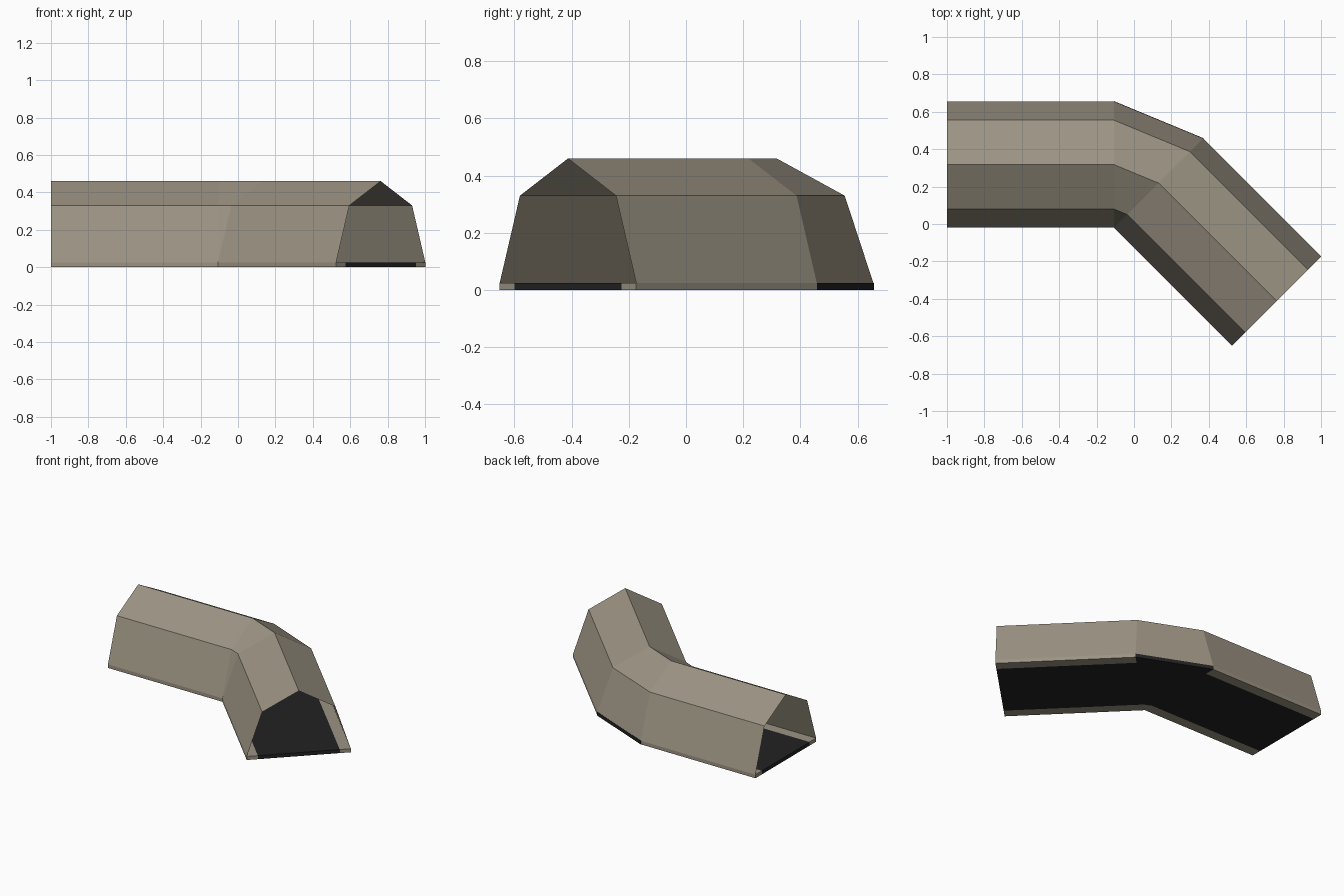
import bpy, bmesh, math
from mathutils import Vector

if "Cube" in bpy.data.objects:
    bpy.data.objects.remove(bpy.data.objects["Cube"])

# Layout: straight run, 45 degree wedge bend about an inner pivot, straight run
PX, PY = -0.107, -0.02
RUN, WIDTH, LIP, BASE = 0.893, 0.675, 0.072, 0.025
S = math.sqrt(0.5)
# stations: origin of the section on the inner side, and its outward direction
STATIONS = [
    (Vector((PX - RUN, PY, 0)), Vector((0, 1, 0))),
    (Vector((PX, PY, 0)), Vector((0, 1, 0))),
    (Vector((PX, PY, 0)), Vector((S, S, 0))),
    (Vector((PX + RUN * S, PY - RUN * S, 0)), Vector((S, S, 0))),
]


def material(name, rgb):
    m = bpy.data.materials.new(name)
    m.diffuse_color = (*rgb, 1)
    m.use_nodes = True
    m.node_tree.nodes["Principled BSDF"].inputs["Base Color"].default_value = m.diffuse_color
    return m


stone = material("warm grey", (0.33, 0.292, 0.228))
black = material("near black", (0.016, 0.016, 0.016))


def sweep(name, mat, profile, stations, closed):
    """Loft a (radius, height) profile through the stations."""
    bm = bmesh.new()
    rings = [[bm.verts.new(o + d * r + Vector((0, 0, z))) for r, z in profile]
             for o, d in stations]
    n = len(profile)
    for a, b in zip(rings, rings[1:]):
        for i in range(n if closed else n - 1):
            j = (i + 1) % n
            bm.faces.new((a[i], a[j], b[j], b[i]))
    if closed:
        bm.faces.new(rings[0])
        bm.faces.new(rings[-1])
    bmesh.ops.remove_doubles(bm, verts=bm.verts, dist=1e-5)
    bmesh.ops.recalc_face_normals(bm, faces=bm.faces)
    if not closed:  # make the open shell face outwards
        top = max(bm.faces, key=lambda f: f.calc_center_median().z)
        if top.normal.z < 0:
            bmesh.ops.reverse_faces(bm, faces=bm.faces)
    me = bpy.data.meshes.new(name)
    bm.to_mesh(me)
    bm.free()
    me.materials.append(mat)
    ob = bpy.data.objects.new(name, me)
    bpy.context.collection.objects.link(ob)
    return ob


def box(r0, r1, z0=0.0, z1=BASE):
    return [(r0, z0), (r1, z0), (r1, z1), (r0, z1)]


# Thin tunnel shell: sloping walls and a pitched roof
sweep("tunnel_shell", stone,
      [(0, BASE), (0.1, 0.33), (WIDTH / 2, 0.46), (WIDTH - 0.1, 0.33), (WIDTH, BASE)],
      STATIONS, False)

# Kerbs under the walls; the outer one is interrupted at the bend
sweep("inner_kerb", stone, box(0, LIP), STATIONS, True)
sweep("outer_kerb_left", stone, box(WIDTH - LIP, WIDTH), STATIONS[:2], True)
sweep("outer_kerb_right", stone, box(WIDTH - LIP, WIDTH), STATIONS[2:], True)

# Black floor slabs, reaching the outer edge in the bend
sweep("floor_left", black, box(LIP, WIDTH - LIP), STATIONS[:2], True)
sweep("floor_bend", black, box(LIP, WIDTH + 0.002), STATIONS[1:3], True)
sweep("floor_right", black, box(LIP, WIDTH - LIP), STATIONS[2:], True)
